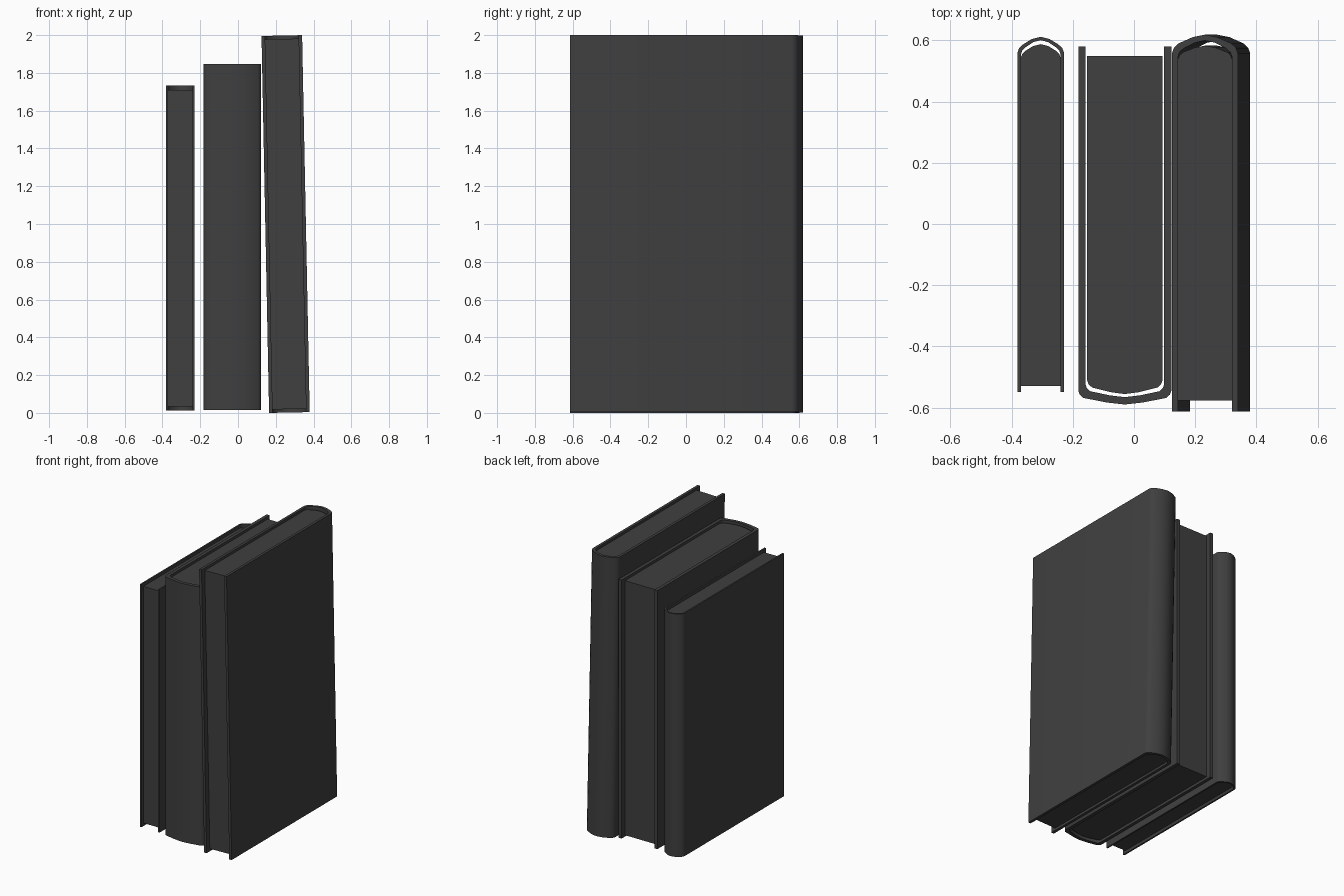
import bpy, bmesh, math
from mathutils import Matrix

if "Cube" in bpy.data.objects:
    bpy.data.objects.remove(bpy.data.objects["Cube"], do_unlink=True)

GREY = (0.05, 0.05, 0.05, 1)
mat = bpy.data.materials.new("dark_grey")
mat.use_nodes = True
mat.diffuse_color = GREY
mat.node_tree.nodes["Principled BSDF"].inputs["Base Color"].default_value = GREY


def finish(name, bm, place):
    bmesh.ops.recalc_face_normals(bm, faces=bm.faces)
    mesh = bpy.data.meshes.new(name)
    bm.to_mesh(mesh)
    bm.free()
    mesh.materials.append(mat)
    ob = bpy.data.objects.new(name, mesh)
    bpy.context.collection.objects.link(ob)
    ob.matrix_world = place
    bpy.ops.object.select_all(action="DESELECT")
    bpy.context.view_layer.objects.active = ob
    ob.select_set(True)
    bpy.ops.object.shade_smooth_by_angle(angle=math.radians(40))


def mirrored(half):
    """Mirror a half outline, running from the open edge to the centre line."""
    return half + [(-x, y) for x, y in reversed(half[:-1])]


def extrude_up(bm, faces, height):
    out = bmesh.ops.extrude_face_region(bm, geom=faces, use_keep_orig=True)
    verts = [g for g in out["geom"] if isinstance(g, bmesh.types.BMVert)]
    bmesh.ops.translate(bm, verts=verts, vec=(0, 0, height))


def spine_half(w, fore, tip, rise):
    """Half outline: straight side, rounded shoulder, gently crowned spine."""
    return [(-w, fore), (-w, tip - rise), (-w + rise * 0.1, tip - rise * 0.72),
            (-w + rise * 0.35, tip - rise * 0.48), (-w * 0.38, tip - rise * 0.14), (0, tip)]


def book(name, place, width, height, fore, tip, rise, thick, page):
    # Wraparound cover, as a strip between outer and inner outlines
    w = width / 2
    outer = mirrored(spine_half(w, fore, tip, rise))
    inner = mirrored(spine_half(w - thick, fore, tip - thick, rise * 0.9))
    bm = bmesh.new()
    a = [bm.verts.new((x, y, 0)) for x, y in outer]
    b = [bm.verts.new((x, y, 0)) for x, y in inner]
    faces = [bm.faces.new((a[i], a[i + 1], b[i + 1], b[i])) for i in range(len(a) - 1)]
    extrude_up(bm, faces, height)
    finish(name + "_cover", bm, place)

    # Page block, set in at top, bottom and fore edge
    gap, page_fore, page_tip, page_rise, inset = page
    outline = mirrored(spine_half(w - thick - gap, page_fore, page_tip, page_rise))
    bm = bmesh.new()
    face = bm.faces.new([bm.verts.new((x, y, inset)) for x, y in outline])
    extrude_up(bm, [face], height - 2 * inset)
    finish(name + "_pages", bm, place)


# Thin book, spine to the back
book("thin_book", Matrix.Translation((-0.305, 0, 0.012)),
     0.152, 1.72, -0.55, 0.612, 0.052, 0.011, (0.0, -0.53, 0.588, 0.045, 0.022))

# Thick book, spine to the front
book("thick_book", Matrix.Translation((-0.03, 0, 0.016)) @ Matrix.Rotation(math.pi, 4, "Z"),
     0.304, 1.83, -0.58, 0.59, 0.045, 0.024, (0.005, -0.55, 0.556, 0.045, 0.014))

# Tall book, spine to the back, leaning slightly
book("tall_book", Matrix.Translation((0.272, 0, 0.002)) @ Matrix.Rotation(math.radians(-1.15), 4, "Y"),
     0.215, 1.996, -0.613, 0.619, 0.06, 0.019, (0.0, -0.577, 0.583, 0.045, 0.018))
